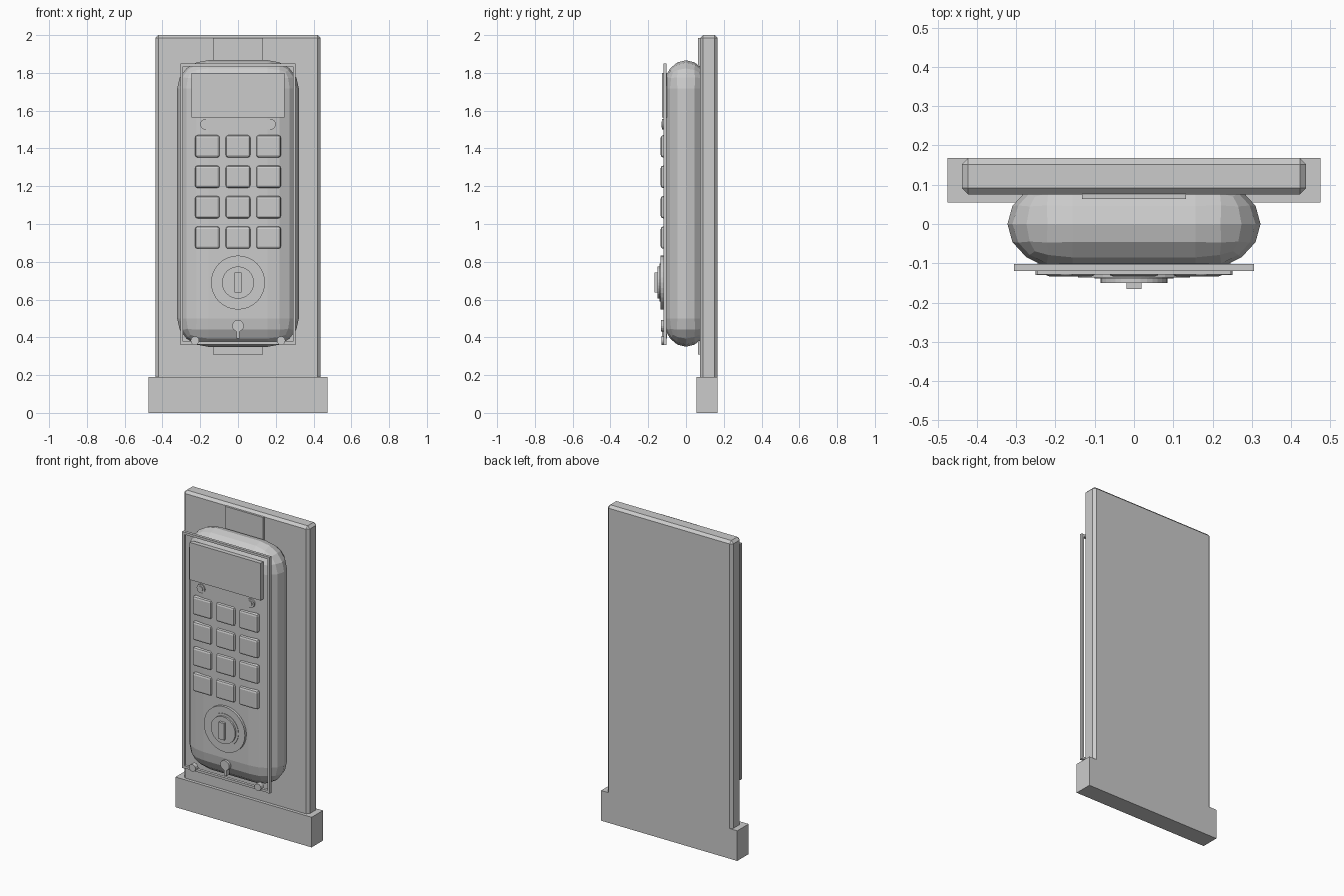
import bpy, bmesh, math
from mathutils import Matrix, Vector

default = bpy.data.objects.get("Cube")
if default:
    bpy.data.objects.remove(default, do_unlink=True)

grey = bpy.data.materials.new("plain_grey")
grey.use_nodes = True
grey.diffuse_color = (0.6, 0.6, 0.6, 1)
grey.node_tree.nodes["Principled BSDF"].inputs["Base Color"].default_value = (0.6, 0.6, 0.6, 1)


def finish(bm, name):
    bmesh.ops.recalc_face_normals(bm, faces=bm.faces)
    mesh = bpy.data.meshes.new(name)
    bm.to_mesh(mesh)
    bm.free()
    mesh.materials.append(grey)
    obj = bpy.data.objects.new(name, mesh)
    bpy.context.collection.objects.link(obj)
    return obj


def box(name, x, y, z, bevel=0, segments=1, stretch=(1, 1, 1)):
    """Box from (low, high) ranges; stretch turns the round bevel elliptical."""
    lo, hi = Vector((x[0], y[0], z[0])), Vector((x[1], y[1], z[1]))
    size = Vector([(h - l) / s for l, h, s in zip(lo, hi, stretch)])
    bm = bmesh.new()
    bmesh.ops.create_cube(bm, size=1)
    bmesh.ops.scale(bm, vec=size, verts=bm.verts)
    if bevel:
        bmesh.ops.bevel(bm, geom=bm.edges[:], offset=bevel, segments=segments,
                        profile=0.5, affect='EDGES')
        bmesh.ops.remove_doubles(bm, verts=bm.verts, dist=0.0005)
    bmesh.ops.scale(bm, vec=stretch, verts=bm.verts)
    bmesh.ops.translate(bm, vec=(lo + hi) / 2, verts=bm.verts)
    return finish(bm, name)


def disc(name, x, z, radius, back, front, sides=32):
    """Cylinder whose axis runs front to back."""
    bm = bmesh.new()
    place = Matrix.Translation((x, (back + front) / 2, z)) @ Matrix.Rotation(math.pi / 2, 4, 'X')
    bmesh.ops.create_cone(bm, cap_ends=True, segments=sides, radius1=radius,
                          radius2=radius, depth=abs(back - front), matrix=place)
    return finish(bm, name)


# Stand: foot, back plate and mounting strip
box("foot", (-0.475, 0.475), (0.055, 0.168), (0, 0.19))
box("back_plate", (-0.438, 0.438), (0.075, 0.168), (0.02, 2), bevel=0.016)
box("mounting_strip", (-0.132, 0.132), (0.063, 0.085), (0.31, 1.985))

# Rounded housing
box("housing", (-0.322, 0.322), (-0.12, 0.12), (0.35, 1.867),
    bevel=0.1199, segments=4, stretch=(1.375, 1, 1.25))

# Thin open frame in front of the housing
for side, x in (("right", -0.305), ("left", 0.29)):
    box("frame_rail_" + side, (x, x + 0.015), (-0.12, -0.102), (0.36, 1.85))
for name, z in (("frame_rail_bottom", 0.362), ("frame_rail_top", 1.835)):
    box(name, (-0.29, 0.29), (-0.12, -0.102), (z, z + 0.015))

# Display and indicator lamps
box("display", (-0.247, 0.247), (-0.128, -0.1), (1.565, 1.8))
for side, x in (("right", -0.172), ("left", 0.172)):
    disc("lamp_ring_" + side, x, 1.527, 0.028, -0.1, -0.126, 16)
    disc("lamp_" + side, x, 1.527, 0.016, -0.1, -0.131, 16)

# Keypad
for row in range(4):
    for col in range(3):
        x, z = (col - 1) * 0.162, 1.411 - row * 0.161
        box(f"key_{row}_{col}", (x - 0.065, x + 0.065), (-0.134, -0.09),
            (z - 0.059, z + 0.059), bevel=0.013, segments=2)

# Lock with turning grip
disc("lock_base", 0, 0.69, 0.143, -0.1, -0.136)
disc("lock_step", 0, 0.69, 0.1, -0.1, -0.139)
disc("lock_barrel", 0, 0.69, 0.085, -0.1, -0.15)
box("lock_grip", (-0.019, 0.019), (-0.166, -0.14), (0.637, 0.743))

# Keyhole mark and frame pins
disc("keyhole_disc", 0, 0.461, 0.031, -0.1, -0.132, 16)
box("keyhole_slot", (-0.009, 0.009), (-0.128, -0.1), (0.395, 0.44))
for side, x in (("right", -0.228), ("left", 0.228)):
    disc("frame_pin_" + side, x, 0.383, 0.023, -0.102, -0.13, 12)
